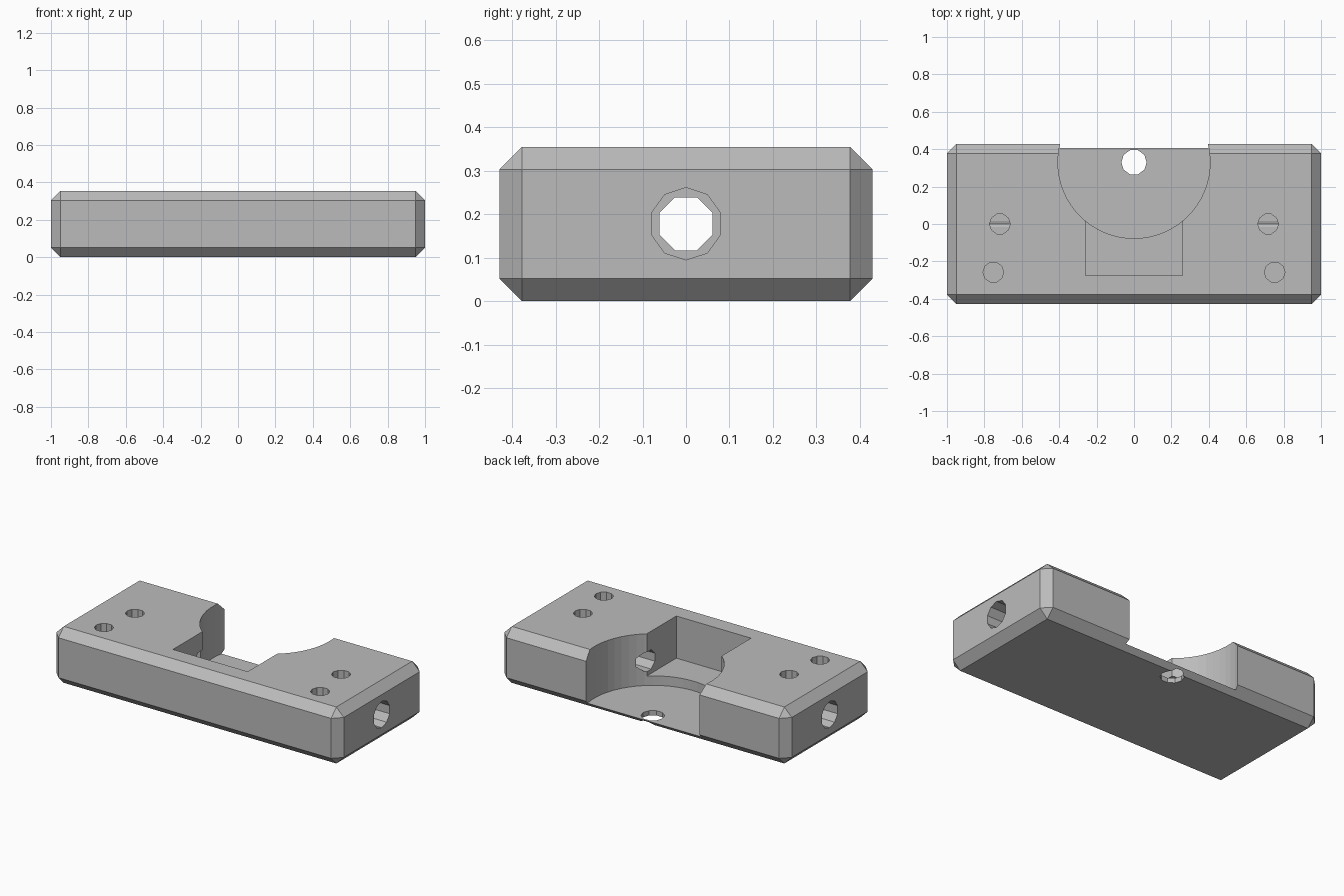
import bpy
import bmesh
from math import pi
from mathutils import Matrix, Vector

default = bpy.data.objects.get("Cube")
if default:
    bpy.data.objects.remove(default, do_unlink=True)

LENGTH, DEPTH, HEIGHT = 2.0, 0.858, 0.355
CHAMFER = 0.052
FLOOR = 0.03

grey = bpy.data.materials.new("plain grey")
grey.use_nodes = True
grey.diffuse_color = (0.5, 0.5, 0.5, 1)
grey.node_tree.nodes["Principled BSDF"].inputs["Base Color"].default_value = (0.5, 0.5, 0.5, 1)


def finish(name, bm):
    mesh = bpy.data.meshes.new(name)
    bm.to_mesh(mesh)
    bm.free()
    mesh.materials.append(grey)
    obj = bpy.data.objects.new(name, mesh)
    bpy.context.scene.collection.objects.link(obj)
    return obj


def box(name, low, high):
    low, high = Vector(low), Vector(high)
    bm = bmesh.new()
    bmesh.ops.create_cube(bm, size=1, matrix=Matrix.Translation((low + high) / 2)
                          @ Matrix.Diagonal((*(high - low), 1)))
    return finish(name, bm)


def cylinder(name, center, radius, length, sides, along_x=False):
    turn = Matrix.Rotation(pi / 2, 4, 'Y') if along_x else Matrix()
    bm = bmesh.new()
    bmesh.ops.create_cone(bm, cap_ends=True, segments=sides, radius1=radius, radius2=radius,
                          depth=length, matrix=Matrix.Translation(center) @ turn
                          @ Matrix.Rotation(pi / sides, 4, 'Z'))
    return finish(name, bm)


# Chamfered block
body = box("housing_block", (-LENGTH / 2, -DEPTH / 2, 0), (LENGTH / 2, DEPTH / 2, HEIGHT))
bm = bmesh.new()
bm.from_mesh(body.data)
bmesh.ops.bevel(bm, geom=bm.edges[:], offset=CHAMFER, segments=1, affect='EDGES')
bm.to_mesh(body.data)
bm.free()

# Round bay open at the back, stepped pocket, and drain hole in the bay floor
cutters = [
    cylinder("round_bay_cutter", (0, 0.33, FLOOR + 0.25), 0.407, 0.5, 56),
    box("pocket_cutter", (-0.26, -0.275, 0.09), (0.26, 0.1, 0.5)),
    cylinder("floor_hole_cutter", (0, 0.33, 0), 0.068, 0.2, 10),
]

# Lengthwise channel with wider mouths, and the blind holes in the top
cutters.append(cylinder("channel_cutter", (0, 0, 0.178), 0.066, 2.2, 8, along_x=True))
for side, word in ((-1, "right"), (1, "left")):
    cutters += [
        cylinder(word + "_mouth_cutter", (side * 0.9, 0, 0.178), 0.083, 0.6, 10, along_x=True),
        cylinder(word + "_middle_hole_cutter", (side * 0.717, 0, 0.3), 0.055, 0.4, 10),
        cylinder(word + "_front_hole_cutter", (side * 0.752, -0.258, 0.3), 0.055, 0.4, 10),
    ]

for cutter in cutters:
    mod = body.modifiers.new(cutter.name, 'BOOLEAN')
    mod.operation = 'DIFFERENCE'
    mod.solver = 'EXACT'
    mod.object = cutter
    cutter.hide_render = True
    cutter.hide_viewport = True
    cutter.display_type = 'WIRE'

# Bake the cuts and drop the helpers
bpy.context.view_layer.update()
depsgraph = bpy.context.evaluated_depsgraph_get()
cut_mesh = bpy.data.meshes.new_from_object(body.evaluated_get(depsgraph))
body.modifiers.clear()
body.data = cut_mesh
for cutter in cutters:
    bpy.data.objects.remove(cutter, do_unlink=True)
cut_mesh.materials.clear()
cut_mesh.materials.append(grey)
for face in cut_mesh.polygons:
    face.material_index = 0
    face.use_smooth = False
